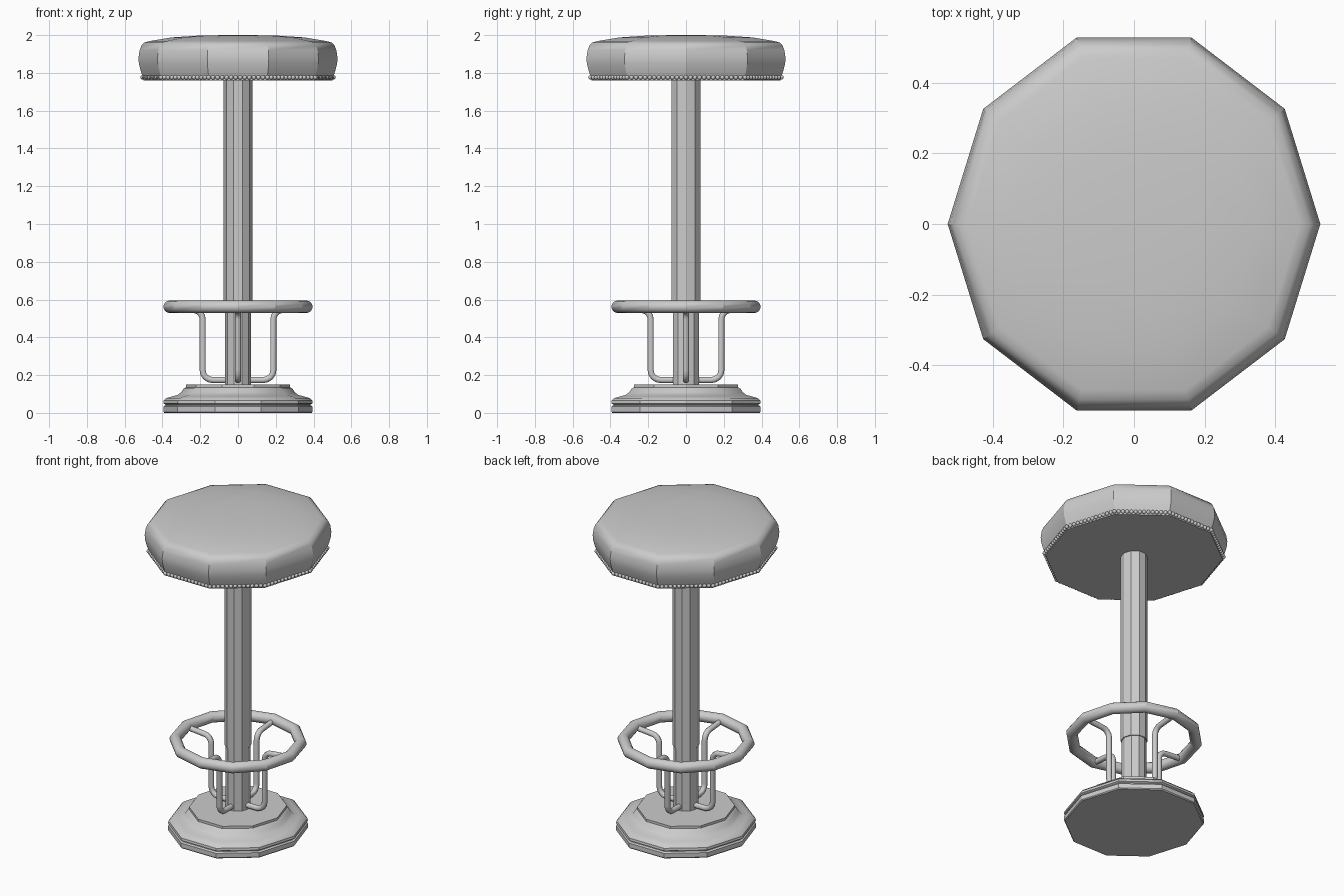
import bpy, bmesh
from math import sin, cos, pi, radians
from mathutils import Vector, Matrix

if "Cube" in bpy.data.objects:
    bpy.data.objects.remove(bpy.data.objects["Cube"])

SIDES = 10
Y_STRETCH = 1 / cos(pi / SIDES)   # decagons are equally wide in x and y


def finish(name, bm, angle):
    bmesh.ops.recalc_face_normals(bm, faces=bm.faces)
    mesh = bpy.data.meshes.new(name)
    bm.to_mesh(mesh)
    bm.free()
    ob = bpy.data.objects.new(name, mesh)
    bpy.context.collection.objects.link(ob)
    bpy.ops.object.select_all(action='DESELECT')
    ob.select_set(True)
    bpy.context.view_layer.objects.active = ob
    bpy.ops.object.shade_smooth_by_angle(angle=radians(angle))
    return ob


def corner(i, r, z):
    a = 2 * pi * i / SIDES
    return Vector((r * cos(a), r * sin(a) * Y_STRETCH, z))


def turned(name, profile, angle=32):
    """Decagonal solid from (radius, z) points, bottom to top, capped."""
    bm = bmesh.new()
    rings = [[bm.verts.new(corner(i, r, z)) for i in range(SIDES)] for r, z in profile]
    for a, b in zip(rings, rings[1:]):
        for i in range(SIDES):
            j = (i + 1) % SIDES
            bm.faces.new((a[i], a[j], b[j], b[i]))
    bm.faces.new(rings[0][::-1])
    bm.faces.new(rings[-1])
    return finish(name, bm, angle)


# stepped base
turned("base", [(0.39, 0), (0.395, 0.006), (0.395, 0.034), (0.384, 0.04), (0.384, 0.044),
                (0.395, 0.05), (0.393, 0.065), (0.38, 0.078), (0.35, 0.087), (0.32, 0.095),
                (0.30, 0.11), (0.288, 0.128), (0.276, 0.135), (0.276, 0.15)])

# two-stage post
turned("lower_post", [(0.07, 0.14), (0.07, 0.55)])
turned("upper_post", [(0.076, 0.54), (0.076, 1.77)])

# padded seat and its bottom board
turned("seat_cushion", [(0.502, 1.775), (0.515, 1.81), (0.525, 1.85), (0.527, 1.88),
                        (0.521, 1.92), (0.511, 1.945), (0.497, 1.96), (0.47, 1.968),
                        (0.35, 1.988), (0.2, 1.998), (0.05, 2.0)])
turned("seat_board", [(0.5, 1.76), (0.5, 1.78)])

# row of studs along the lower seat edge
bm = bmesh.new()
PER_SIDE = 13
for i in range(SIDES):
    for k in range(PER_SIDE):
        p = corner(i, 0.505, 1.776).lerp(corner(i + 1, 0.505, 1.776), k / PER_SIDE)
        bmesh.ops.create_uvsphere(bm, u_segments=8, v_segments=6, radius=0.012,
                                  matrix=Matrix.Translation(p))
finish("seat_studs", bm, 60)

# twelve-sided foot ring
bpy.ops.mesh.primitive_torus_add(major_radius=0.362, minor_radius=0.033,
                                 major_segments=12, minor_segments=16,
                                 location=(0, 0, 0.562))
bpy.context.object.name = "foot_ring"
bpy.ops.object.shade_smooth_by_angle(angle=radians(28))


# bent foot ring supports
def support(name, angle):
    path = [(0.05, 0.174), (0.135, 0.174)]
    path += [(0.135 + 0.052 * sin(t), 0.226 - 0.052 * cos(t))
             for t in (pi / 8, pi / 4, 3 * pi / 8, pi / 2)]
    path += [(0.237 - 0.05 * cos(t), 0.495 + 0.05 * sin(t))
             for t in (0, pi / 8, pi / 4, 3 * pi / 8, pi / 2)]
    path += [(0.36, 0.556)]
    radius, n = 0.017, 10
    pts = [Vector((x, 0, z)) for x, z in path]
    bm = bmesh.new()
    rings = []
    for i, p in enumerate(pts):
        t = (pts[min(i + 1, len(pts) - 1)] - pts[max(i - 1, 0)]).normalized()
        side = Vector((0, 1, 0))
        up = t.cross(side)
        rings.append([bm.verts.new(p + radius * (cos(2 * pi * k / n) * side
                                                 + sin(2 * pi * k / n) * up))
                      for k in range(n)])
    for a, b in zip(rings, rings[1:]):
        for k in range(n):
            m = (k + 1) % n
            bm.faces.new((a[k], a[m], b[m], b[k]))
    bm.faces.new(rings[0])
    bm.faces.new(rings[-1])
    bm.transform(Matrix.Rotation(angle, 4, 'Z'))
    finish(name, bm, 50)


for i, side in enumerate(("right", "back", "left", "front")):
    support(side + "_support", i * pi / 2)
